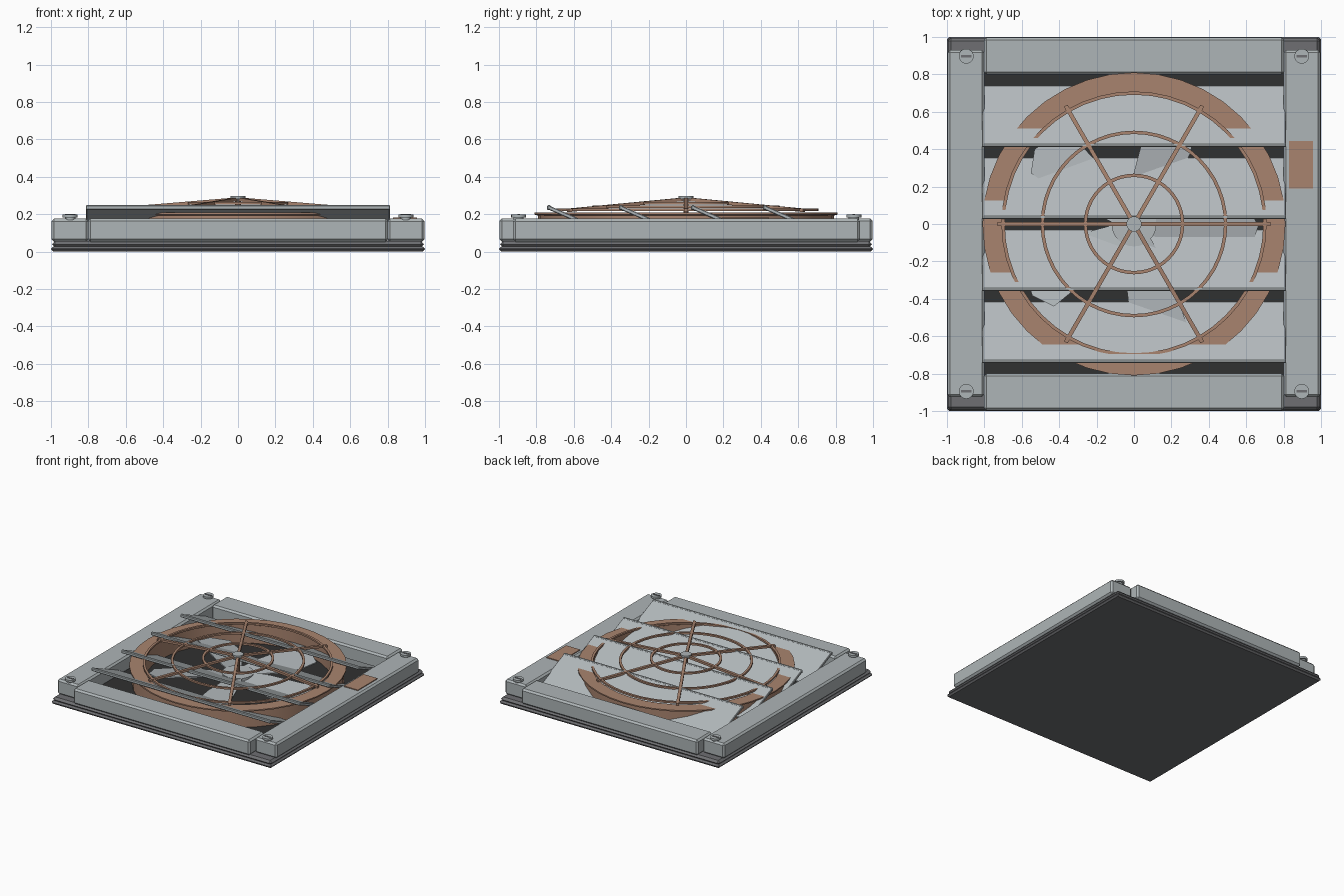
import bpy, bmesh, math
from mathutils import Matrix, Vector

if "Cube" in bpy.data.objects:
    bpy.data.objects.remove(bpy.data.objects["Cube"])


def material(name, r, g, b):
    m = bpy.data.materials.new(name)
    lin = [((c / 255 + 0.055) / 1.055) ** 2.4 for c in (r, g, b)]
    m.diffuse_color = (*lin, 1)
    m.use_nodes = True
    m.node_tree.nodes["Principled BSDF"].inputs["Base Color"].default_value = m.diffuse_color
    return m


FRAME = material("frame grey", 174, 181, 183)
SLAT = material("pale grey", 178, 184, 187)
COPPER = material("copper", 169, 132, 111)
BASE = material("base grey", 110, 111, 114)
DARK = material("charcoal", 48, 49, 49)


def finish(name, bm, mat, smooth=False, bevel=0, matrix=Matrix()):
    bmesh.ops.recalc_face_normals(bm, faces=bm.faces)
    me = bpy.data.meshes.new(name)
    bm.to_mesh(me)
    bm.free()
    me.materials.append(mat)
    ob = bpy.data.objects.new(name, me)
    bpy.context.collection.objects.link(ob)
    ob.matrix_world = matrix
    if bevel:
        mod = ob.modifiers.new("bevel", 'BEVEL')
        mod.width, mod.segments = bevel, 1
    if smooth:
        bpy.ops.object.select_all(action='DESELECT')
        ob.select_set(True)
        bpy.context.view_layer.objects.active = ob
        bpy.ops.object.shade_smooth_by_angle(angle=math.radians(35))
    return ob


def box(name, lo, hi, mat, bevel=0, matrix=Matrix()):
    bm = bmesh.new()
    bmesh.ops.create_cube(bm, size=1)
    for v in bm.verts:
        v.co = [a + (b - a) * (c + 0.5) for a, b, c in zip(lo, hi, v.co)]
    return finish(name, bm, mat, False, bevel, matrix)


def lathe(name, profile, mat, steps, closed=False, matrix=Matrix(), smooth=True):
    """Spin (radius, height) points around z."""
    bm = bmesh.new()
    vs = [bm.verts.new((r, 0, z)) for r, z in profile]
    es = [bm.edges.new(p) for p in zip(vs, vs[1:])]
    if closed:
        es.append(bm.edges.new((vs[-1], vs[0])))
    bmesh.ops.spin(bm, geom=vs + es, cent=(0, 0, 0), axis=(0, 0, 1),
                   angle=2 * math.pi, steps=steps)
    bmesh.ops.remove_doubles(bm, verts=bm.verts, dist=1e-5)
    return finish(name, bm, mat, smooth, 0, matrix)


# Base: back panel, sloped flange, dark floor of the opening
box("back_panel", (-1, -1, 0), (1, 1, 0.028), BASE, 0.012)
box("base_flange", (-0.995, -0.995, 0.022), (0.995, 0.995, 0.056), BASE, 0.025)
box("opening_floor", (-0.82, -0.83, 0.05), (0.82, 0.83, 0.06), DARK)

# Frame rails
for s, side in ((-1, "left"), (1, "right")):
    x0, x1 = sorted((s * 0.80, s * 0.998))
    box(side + "_rail", (x0, -0.925, 0.052), (x1, 0.93, 0.176), FRAME, 0.014)
for s, side in ((-1, "front"), (1, "back")):
    y0, y1 = sorted((s * 0.80, s * 0.998))
    box(side + "_rail", (-0.802, y0, 0.052), (0.802, y1, 0.178), FRAME, 0.014)

# Label plate on the right rail
box("label_plate", (0.83, 0.19, 0.174), (0.957, 0.443, 0.183), COPPER)

# Corner screws with slots
for x in (-0.897, 0.897):
    for y in (-0.895, 0.897):
        place = Matrix.Translation((x, y, 0))
        lathe("screw", [(0, 0.17), (0.027, 0.17), (0.027, 0.183), (0.04, 0.183),
                        (0.04, 0.199), (0, 0.199)], FRAME, 16, matrix=place)
        box("screw_slot", (-0.027, -0.007, 0.196), (0.027, 0.007, 0.202), BASE, 0, place)

# Fan shroud ring
lathe("shroud_ring", [(0.706, 0.058), (0.79, 0.058), (0.79, 0.192), (0.81, 0.198),
                      (0.81, 0.208), (0.706, 0.208)], COPPER, 40, closed=True)

# Fan hub, shaft and five pitched blades
lathe("fan_hub", [(0, 0.07), (0.12, 0.07), (0.12, 0.148), (0, 0.148)], SLAT, 24)
lathe("fan_shaft", [(0, 0.06), (0.015, 0.06), (0.015, 0.28), (0, 0.28)], COPPER, 10)
OUTLINE = [(0.09, -0.06), (0.3, -0.14), (0.45, -0.17), (0.62, -0.15),
           (0.665, -0.01), (0.605, 0.105), (0.25, 0.085), (0.09, 0.06)]
for i in range(5):
    bm = bmesh.new()
    face = bm.faces.new([bm.verts.new((x, y, 0.128 + 0.18 * y)) for x, y in OUTLINE])
    ext = bmesh.ops.extrude_face_region(bm, geom=[face])
    for v in ext["geom"]:
        if isinstance(v, bmesh.types.BMVert):
            v.co.z += 0.01
    finish("fan_blade", bm, SLAT, matrix=Matrix.Rotation(math.radians(72 * i), 4, 'Z'))

# Four louver slats, high at the front and dropping to the back, with a front lip
TILT = math.radians(-23.5)
for y in (-0.732, -0.347, 0.038, 0.423):
    place = Matrix.Translation((0, y, 0.246)) @ Matrix.Rotation(TILT, 4, 'X')
    box("louver_slat", (-0.812, 0, -0.021), (0.812, 0.347, 0), SLAT, 0.004, place)
    box("slat_lip", (-0.814, y - 0.011, 0.222), (0.814, y + 0.009, 0.248), FRAME, 0.005)


# Shallow conical finger guard: wire rings, spokes and cap
def guard_height(r):
    return 0.281 - 0.083 * r


for radius in (0.26, 0.49, 0.70):
    z = guard_height(radius)
    wire = [(radius - 0.009, z - 0.007), (radius + 0.009, z - 0.007),
            (radius + 0.009, z + 0.007), (radius - 0.009, z + 0.007)]
    lathe("guard_ring", wire, COPPER, 48, closed=True)
for i in range(6):
    slope = Matrix.Rotation(math.atan(0.083), 4, 'Y')
    place = (Matrix.Rotation(math.radians(60 * i), 4, 'Z')
             @ Matrix.Translation((0, 0, guard_height(0))) @ slope)
    box("guard_spoke", (0.0, -0.011, -0.009), (0.732, 0.011, 0.009), COPPER, 0, place)
lathe("guard_cap", [(0, 0.268), (0.025, 0.268), (0.025, 0.28), (0.041, 0.28),
                    (0.041, 0.298), (0, 0.298)], FRAME, 16)
